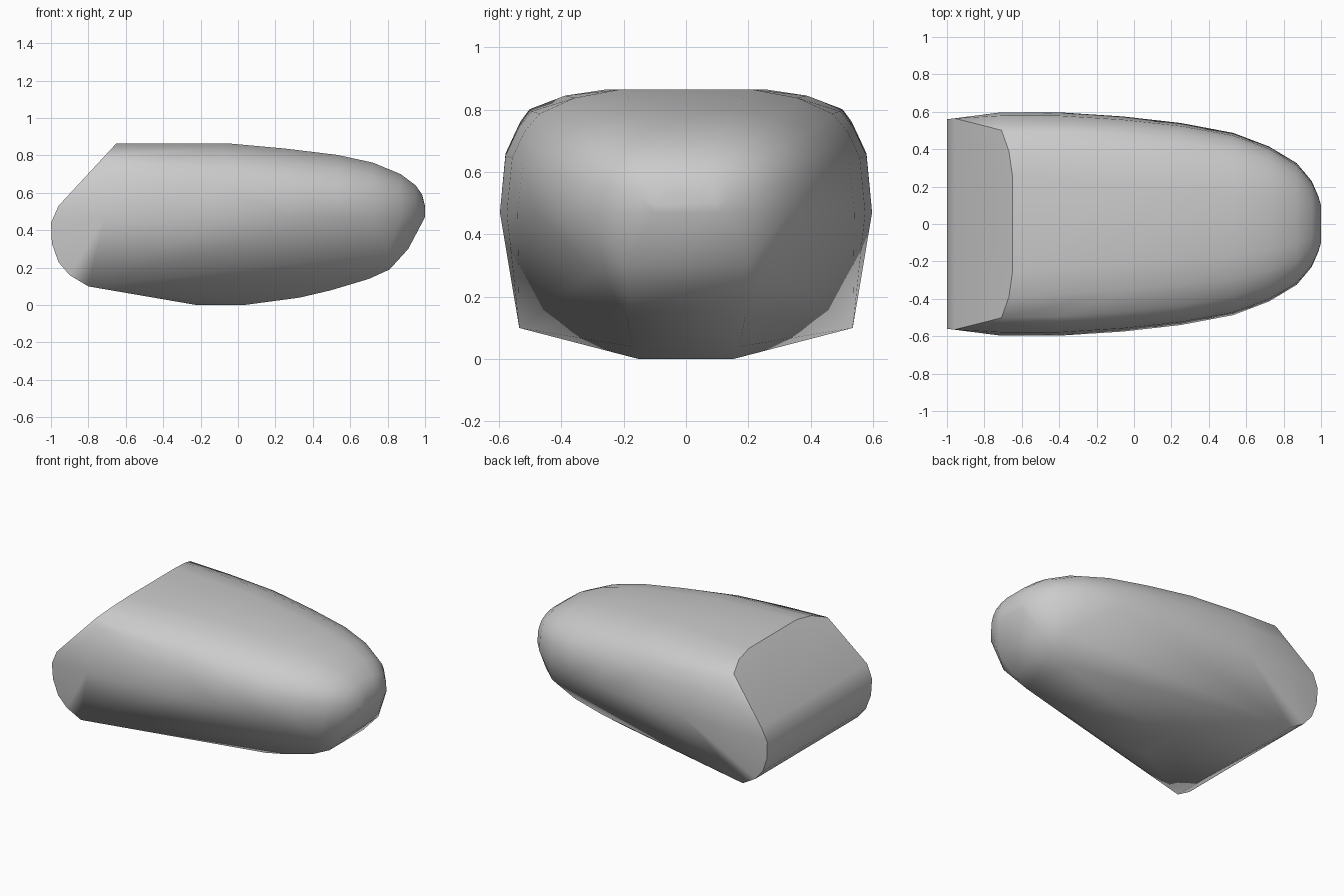
import bpy, bmesh, math

cube = bpy.data.objects.get("Cube")
if cube:
    bpy.data.objects.remove(cube, do_unlink=True)

grey = bpy.data.materials.new("plain grey")
grey.use_nodes = True
colour = (0.6, 0.6, 0.6, 1)
grey.diffuse_color = colour
grey.node_tree.nodes["Principled BSDF"].inputs["Base Color"].default_value = colour

RIM = 0.47      # height of the widest line


def slant(z):
    """x of the sloping end face at height z."""
    return -0.65 + (z - 0.865) / 1.08


points = []


def pair(x, y, z):
    points.extend([(x, y, z), (x, -y, z)])


# Upper body: a boxy section at the tall end, a rounder one towards the nose
boxy = [(1, 0), (0.97, 0.48), (0.89, 0.74), (0.84, 0.84), (0.65, 0.95), (0.43, 1)]
round_ = [(1, 0), (0.97, 0.42), (0.91, 0.6), (0.8, 0.78), (0.6, 0.92), (0.33, 1)]
stations = [(-0.71, 0.597, 0.865), (-0.4, 0.597, 0.865), (-0.06, 0.575, 0.865),
            (0.25, 0.54, 0.837), (0.53, 0.487, 0.803), (0.72, 0.415, 0.762),
            (0.87, 0.325, 0.70), (0.95, 0.23, 0.64), (0.985, 0.15, 0.59),
            (1.0, 0.1, 0.53)]
for x, width, top in stations:
    blend = min(max((x + 0.71) / 1.1, 0), 1)
    for (ya, za), (yb, zb) in zip(boxy, round_):
        z = RIM + (top - RIM) * (za + (zb - za) * blend)
        pair(max(x, slant(z)), width * (ya + (yb - ya) * blend), z)

# Rounded end bar (x, half width, z)
for x, y, z in [(-0.8, 0.535, 0.1), (-0.9, 0.545, 0.16), (-0.96, 0.55, 0.23),
                (-0.995, 0.555, 0.33), (-1, 0.56, 0.44), (-0.96, 0.565, 0.53)]:
    pair(x, y, z)

# Flat keel, then the underside of the nose with its lower side ridge
for x, y, z in [(-0.22, 0.15, 0), (0.03, 0.15, 0), (0.33, 0.17, 0.04),
                (0.5, 0.18, 0.08), (0.7, 0.19, 0.14), (0.81, 0.18, 0.19),
                (0.8, 0.29, 0.28), (0.91, 0.2, 0.30)]:
    pair(x, y, z)

# Wrap the sections in a single convex shell
bm = bmesh.new()
for p in points:
    bm.verts.new(p)
hull = bmesh.ops.convex_hull(bm, input=bm.verts)
spare = {g for g in hull["geom_interior"] + hull["geom_unused"]
         if isinstance(g, bmesh.types.BMVert)}
bmesh.ops.delete(bm, geom=list(spare), context='VERTS')
bmesh.ops.dissolve_limit(bm, angle_limit=math.radians(1),
                         verts=bm.verts, edges=bm.edges)
bmesh.ops.recalc_face_normals(bm, faces=bm.faces)
mesh = bpy.data.meshes.new("rounded_shell")
bm.to_mesh(mesh)
bm.free()
mesh.materials.append(grey)
shell = bpy.data.objects.new("rounded_shell", mesh)
bpy.context.collection.objects.link(shell)

# Soft shading with crisp creases
bpy.context.view_layer.objects.active = shell
shell.select_set(True)
bpy.ops.object.shade_smooth_by_angle(angle=math.radians(40))
